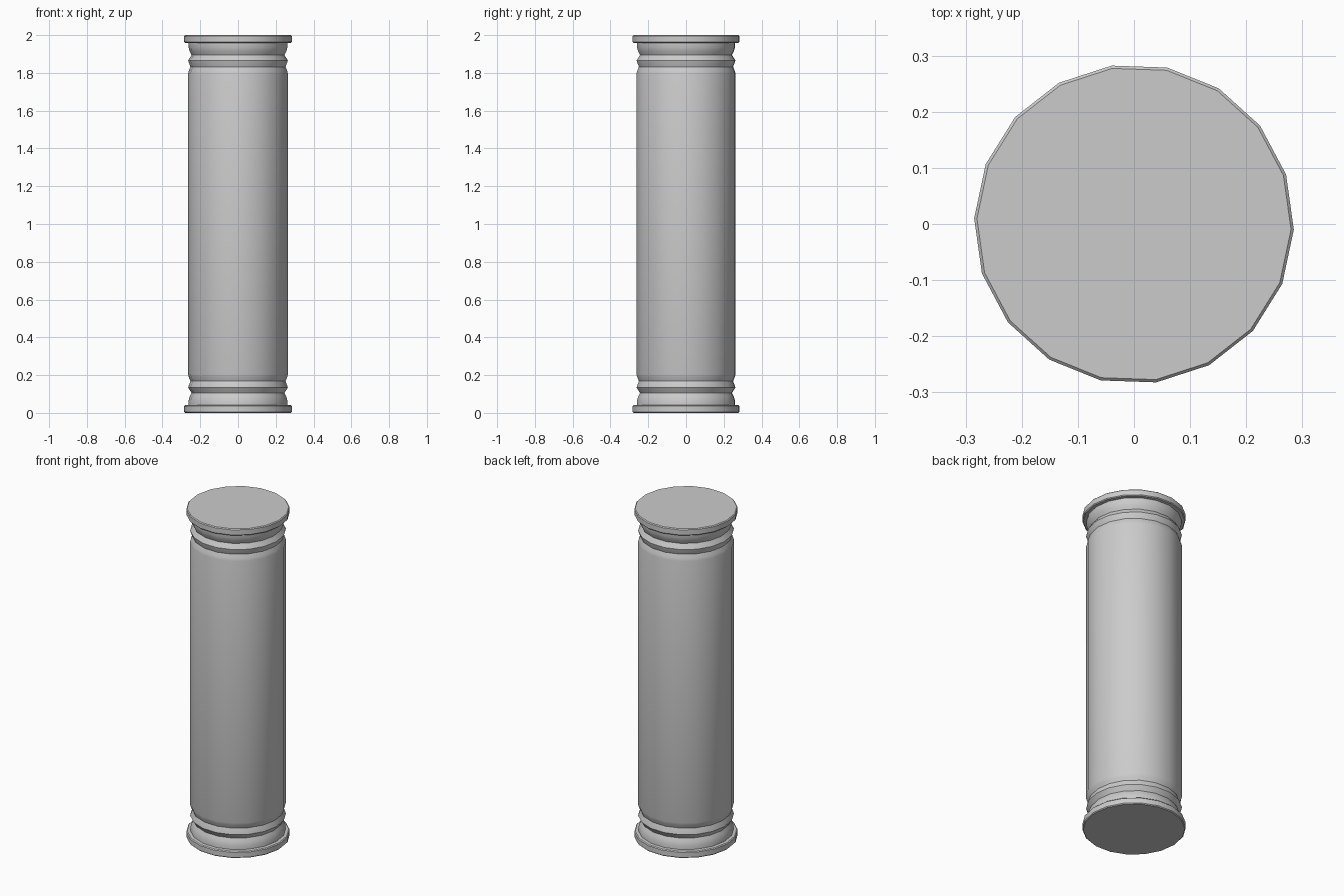
import bpy, bmesh, math

if "Cube" in bpy.data.objects:
    bpy.data.objects.remove(bpy.data.objects["Cube"])

SIDES = 18
TURN = math.radians(-2)

# Lower half profile (radius, height); the upper half mirrors it about z = 1
half = [
    (0.280, 0.0), (0.285, 0.005), (0.285, 0.036), (0.280, 0.041),  # foot plate
    (0.263, 0.043), (0.262, 0.065), (0.256, 0.085), (0.246, 0.105),  # rounded moulding
    (0.264, 0.134), (0.263, 0.139), (0.252, 0.168),  # sharp ring and groove
    (0.261, 0.190), (0.265, 0.205),  # start of shaft
]
profile = half + [(r, 2 - z) for r, z in reversed(half)]


def lathe(name, points):
    bm = bmesh.new()
    rings = []
    for r, z in points:
        rings.append([bm.verts.new((r * math.cos(TURN + i * math.tau / SIDES),
                                    r * math.sin(TURN + i * math.tau / SIDES), z))
                      for i in range(SIDES)])
    for a, b in zip(rings, rings[1:]):
        for i in range(SIDES):
            j = (i + 1) % SIDES
            bm.faces.new((a[i], a[j], b[j], b[i]))
    bm.faces.new(rings[0][::-1])
    bm.faces.new(rings[-1])
    mesh = bpy.data.meshes.new(name)
    bm.to_mesh(mesh)
    bm.free()
    obj = bpy.data.objects.new(name, mesh)
    bpy.context.collection.objects.link(obj)
    return obj


# Column with moulded base and capital
column = lathe("column", profile)
bpy.context.view_layer.objects.active = column
column.select_set(True)
bpy.ops.object.shade_smooth_by_angle(angle=math.radians(32))
